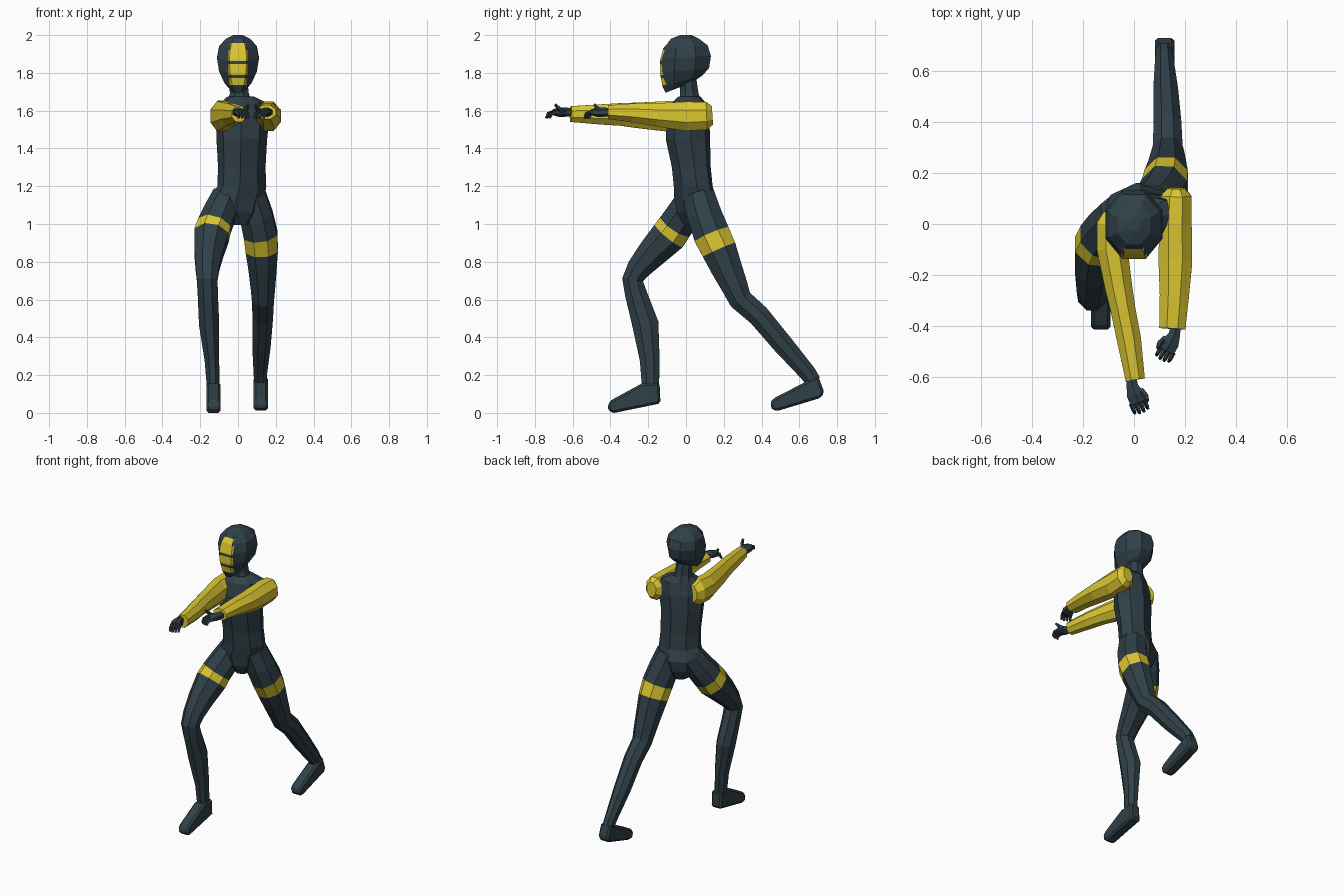
import bpy, bmesh, math
from mathutils import Vector


def material(name, rgb):
    m = bpy.data.materials.new(name)
    m.diffuse_color = (*rgb, 1)
    return m


DARK = material("dark slate", (0.030, 0.052, 0.066))
YELLOW = material("yellow", (0.71, 0.57, 0.03))


def finish(name, bm, mats):
    bmesh.ops.recalc_face_normals(bm, faces=bm.faces[:])
    me = bpy.data.meshes.new(name)
    bm.to_mesh(me)
    bm.free()
    for m in mats:
        me.materials.append(m)
    ob = bpy.data.objects.new(name, me)
    bpy.context.collection.objects.link(ob)
    return ob


def skin(bm, loops, band=None):
    """Bridge rings of points with quads and cap both ends."""
    rings = [[bm.verts.new(p) for p in loop] for loop in loops]
    n = len(rings[0])
    for k in range(len(rings) - 1):
        for i in range(n):
            j = (i + 1) % n
            f = bm.faces.new((rings[k][i], rings[k][j], rings[k + 1][j], rings[k + 1][i]))
            f.material_index = 1 if k == band else 0
    bm.faces.new(rings[0][::-1])
    bm.faces.new(rings[-1])


def tube(bm, rows, sides=8, ref=(1, 0, 0), flat=False, band=None):
    """Rows are (x, y, z, half width, half depth); rings follow the path."""
    pts = [Vector(r[:3]) for r in rows]
    grow = 1 / math.cos(math.pi / sides) ** 0.6
    loops = []
    for k, r in enumerate(rows):
        t = Vector()
        if k > 0:
            t += (pts[k] - pts[k - 1]).normalized()
        if k < len(pts) - 1:
            t += (pts[k + 1] - pts[k]).normalized()
        t = Vector((0, 0, 1)) if flat else t.normalized()
        s = Vector(ref)
        s = (s - t * s.dot(t)).normalized()
        u = t.cross(s)
        angles = [2 * math.pi * (i + 0.5) / sides for i in range(sides)]
        loops.append([pts[k] + s * (r[3] * grow * math.cos(a)) + u * (r[4] * grow * math.sin(a))
                      for a in angles])
    skin(bm, loops, band)


def tube_object(name, rows, mats, **kw):
    bm = bmesh.new()
    tube(bm, rows, **kw)
    return finish(name, bm, mats)


# Torso, twisted so the left-hand shoulder leads
yaw = math.radians(25)
tube_object("torso", [
    (0.00, 0.05, 0.995, 0.05, 0.06),
    (0.00, 0.05, 1.06, 0.11, 0.09),
    (0.00, 0.05, 1.13, 0.14, 0.10),
    (0.02, 0.038, 1.20, 0.13, 0.092),
    (0.02, 0.028, 1.30, 0.125, 0.093),
    (0.02, 0.01, 1.45, 0.132, 0.108),
    (0.025, 0.012, 1.56, 0.142, 0.10),
    (0.03, 0.015, 1.64, 0.125, 0.08),
    (0.015, 0.018, 1.675, 0.07, 0.052)],
    [DARK], ref=(math.cos(yaw), math.sin(yaw), 0), flat=True)

# Neck
tube_object("neck", [
    (0.01, 0.025, 1.63, 0.075, 0.065),
    (0.007, 0.018, 1.69, 0.052, 0.05),
    (0.00, 0.01, 1.79, 0.048, 0.043)], [DARK], flat=True)

# Head: rows are front y, front z, back y, back z, half width
bm = bmesh.new()
grow = 1 / math.cos(math.pi / 8)
loops = []
for fy, fz, by, bz, w in [
        (-0.108, 1.695, 0.035, 1.75, 0.042),
        (-0.125, 1.73, 0.085, 1.785, 0.072),
        (-0.138, 1.80, 0.122, 1.825, 0.100),
        (-0.137, 1.87, 0.132, 1.89, 0.111),
        (-0.120, 1.93, 0.115, 1.945, 0.100),
        (-0.080, 1.98, 0.070, 1.98, 0.065),
        (-0.030, 2.0, 0.030, 2.0, 0.025)]:
    loop = []
    for i in range(8):
        a = 2 * math.pi * (i + 0.5) / 8
        c = math.sin(a) * grow
        loop.append((w * grow * math.cos(a), (fy + by) / 2 + (by - fy) / 2 * c,
                     (fz + bz) / 2 + (bz - fz) / 2 * c))
    loops.append(loop)
skin(bm, loops)
# Face stripes cut into the front of the head
stripes = [(1.735, 1.772, 0.045), (1.79, 1.846, 0.051), (1.862, 1.92, 0.051), (1.92, 1.958, 0.039)]
cuts = [((x, 0, 0), (1, 0, 0)) for x in (-0.051, -0.045, -0.039, 0.039, 0.045, 0.051)]
cuts += [((0, 0, z), (0, 0, 1)) for z in sorted({v for s in stripes for v in s[:2]})]
for co, no in cuts:
    bmesh.ops.bisect_plane(bm, geom=bm.verts[:] + bm.edges[:] + bm.faces[:],
                           plane_co=co, plane_no=no)
for f in bm.faces:
    c = f.calc_center_median()
    if c.y < -0.06 and any(a < c.z < b and abs(c.x) < w for a, b, w in stripes):
        f.material_index = 1
finish("head", bm, [DARK, YELLOW])

# Legs, each with a coloured thigh band
tube_object("front_leg", [
    (-0.06, 0.04, 1.15, 0.075, 0.08),
    (-0.095, -0.01, 1.06, 0.088, 0.09),
    (-0.125, -0.055, 0.99, 0.092, 0.095),
    (-0.140, -0.09, 0.94, 0.095, 0.098),
    (-0.155, -0.18, 0.845, 0.078, 0.082),
    (-0.162, -0.25, 0.765, 0.064, 0.066),
    (-0.163, -0.283, 0.705, 0.057, 0.057),
    (-0.160, -0.265, 0.63, 0.055, 0.060),
    (-0.153, -0.215, 0.47, 0.055, 0.072),
    (-0.138, -0.192, 0.28, 0.040, 0.054),
    (-0.132, -0.188, 0.14, 0.034, 0.047)],
    [DARK, YELLOW], band=2)
tube_object("back_leg", [
    (0.065, 0.07, 1.15, 0.085, 0.085),
    (0.098, 0.10, 1.04, 0.090, 0.095),
    (0.120, 0.137, 0.943, 0.092, 0.100),
    (0.126, 0.175, 0.863, 0.088, 0.096),
    (0.130, 0.214, 0.768, 0.077, 0.085),
    (0.132, 0.262, 0.66, 0.066, 0.071),
    (0.132, 0.288, 0.60, 0.060, 0.064),
    (0.131, 0.385, 0.515, 0.056, 0.060),
    (0.124, 0.515, 0.36, 0.050, 0.056),
    (0.118, 0.645, 0.21, 0.036, 0.046),
    (0.118, 0.675, 0.165, 0.034, 0.042)],
    [DARK, YELLOW], band=2)


# Feet: side profiles given in (y, z)
def foot(name, x, profile):
    bm = bmesh.new()
    skin(bm, [[(x + s * 0.038, y, z) for y, z in profile] for s in (-1, 1)])
    ob = finish(name, bm, [DARK])
    mod = ob.modifiers.new("soft edge", "BEVEL")
    mod.width = 0.012
    mod.segments = 1


foot("front_foot", -0.13, [(-0.135, 0.05), (-0.14, 0.16), (-0.235, 0.155), (-0.395, 0.068),
                           (-0.415, 0.045), (-0.41, 0.008), (-0.38, 0.0)])
foot("back_foot", 0.12, [(0.715, 0.08), (0.732, 0.11), (0.70, 0.195), (0.625, 0.16),
                         (0.46, 0.075), (0.445, 0.05), (0.458, 0.012), (0.49, 0.012)])

# Sleeved arms
tube_object("leading_arm", [
    (-0.075, 0.045, 1.575, 0.045, 0.055),
    (-0.080, 0.00, 1.572, 0.068, 0.085),
    (-0.085, -0.10, 1.570, 0.062, 0.083),
    (-0.060, -0.25, 1.575, 0.055, 0.070),
    (-0.042, -0.34, 1.580, 0.050, 0.062),
    (-0.020, -0.45, 1.580, 0.049, 0.055),
    (0.005, -0.61, 1.582, 0.039, 0.043)], [YELLOW])
tube_object("trailing_arm", [
    (0.165, 0.14, 1.575, 0.035, 0.05),
    (0.165, 0.11, 1.573, 0.062, 0.076),
    (0.162, 0.00, 1.570, 0.066, 0.080),
    (0.162, -0.15, 1.578, 0.068, 0.064),
    (0.158, -0.28, 1.588, 0.059, 0.052),
    (0.150, -0.41, 1.592, 0.053, 0.038)], [YELLOW])


# Hands: palm, four curled fingers and a raised thumb
def hand(name, wrist, direction, thumb_side):
    bm = bmesh.new()
    b, d = Vector(wrist), Vector(direction).normalized()
    s = d.cross(Vector((0, 0, 1))) * thumb_side
    u = Vector((0, 0, 1))

    def part(pts, sizes, sides):
        tube(bm, [(*p, w, h) for p, (w, h) in zip(pts, sizes)], sides=sides, ref=s)

    part([b + Vector((0, 0.03, 0)), b + d * 0.015, b + d * 0.05, b + d * 0.085],
         [(0.02, 0.02), (0.024, 0.022), (0.036, 0.024), (0.034, 0.016)], 6)
    for i in range(4):
        p = b + d * 0.08 + s * (i - 1.5) * 0.018
        long = 0.035 - 0.006 * abs(i - 1.5)
        part([p, p + d * long - u * 0.008, p + d * (long + 0.012) - u * 0.032],
             [(0.009, 0.010), (0.008, 0.009), (0.006, 0.006)], 5)
    p = b + d * 0.045 + s * 0.025
    part([p, p + d * 0.025 + s * 0.012 + u * 0.02, p + d * 0.045 + s * 0.01 + u * 0.042],
         [(0.013, 0.013), (0.010, 0.010), (0.007, 0.007)], 5)
    finish(name, bm, [DARK])


hand("leading_hand", (-0.012, -0.62, 1.592), (0.33, -0.9, 0), -1)
hand("trailing_hand", (0.165, -0.42, 1.592), (-0.45, -0.9, 0), 1)
